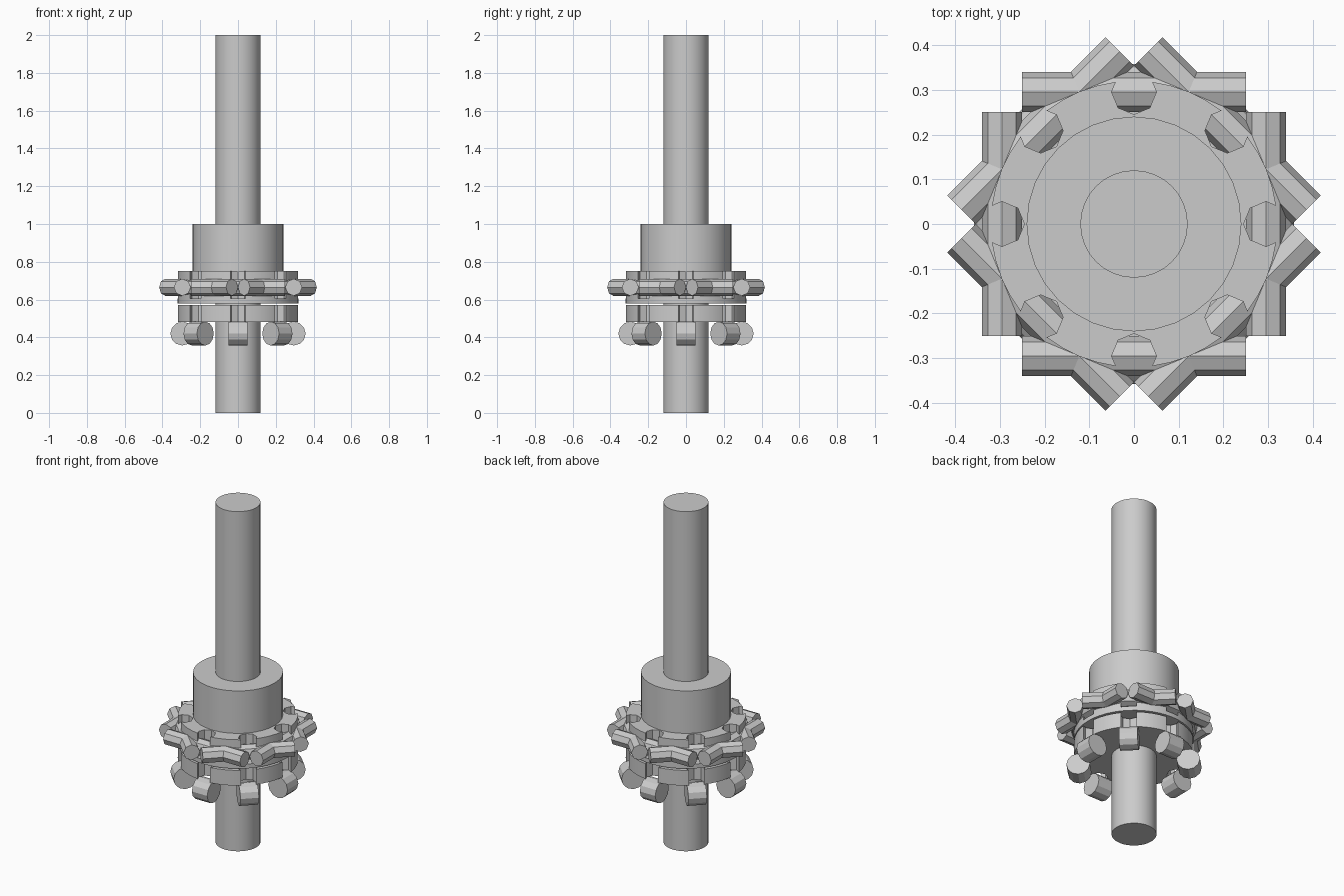
import bpy, math
from mathutils import Matrix

cube = bpy.data.objects.get("Cube")
if cube:
    bpy.data.objects.remove(cube)

COUNT = 8        # stations around the shaft
RING = 0.295     # distance of rods, rollers and notches from the axis

grey = bpy.data.materials.new("plain grey")
grey.use_nodes = True
grey.diffuse_color = (0.6, 0.6, 0.6, 1)
grey.node_tree.nodes["Principled BSDF"].inputs["Base Color"].default_value = (0.6, 0.6, 0.6, 1)


def cylinder(name, radius, bottom, top, sides=32):
    """Upright cylinder on the shaft axis."""
    bpy.ops.mesh.primitive_cylinder_add(vertices=sides, radius=radius, depth=top - bottom,
                                        location=(0, 0, (bottom + top) / 2))
    ob = bpy.context.object
    ob.name = name
    ob.data.materials.append(grey)
    return ob


def smooth(ob):
    bpy.ops.object.select_all(action='DESELECT')
    ob.select_set(True)
    bpy.context.view_layer.objects.active = ob
    bpy.ops.object.shade_smooth_by_angle(angle=math.radians(30))


def tangent_ring(name, radius, length, z, sides):
    """Ring of horizontal cylinders lying tangent to the shaft."""
    for i in range(COUNT):
        ob = cylinder(f"{name}_{i + 1}", radius, -length / 2, length / 2, sides)
        ob.matrix_world = (Matrix.Rotation(i * math.tau / COUNT, 4, 'Z')
                           @ Matrix.Translation((RING, 0, z))
                           @ Matrix.Rotation(math.pi / 2, 4, 'X'))


def notched_disc(name, bottom, top):
    """Disc with a vertical notch in its rim at each station."""
    disc = cylinder(name, 0.32, bottom, top, 48)
    cutters = []
    for i in range(COUNT):
        cutter = cylinder("notch_cutter", 0.05, bottom - 0.1, top + 0.1, 8)
        cutter.matrix_world = (Matrix.Rotation(i * math.tau / COUNT, 4, 'Z')
                               @ Matrix.Translation((RING, 0, (bottom + top) / 2)))
        cutter.hide_render = True
        cutters.append(cutter)
        cut = disc.modifiers.new("notch", 'BOOLEAN')
        cut.operation = 'DIFFERENCE'
        cut.solver = 'EXACT'
        cut.object = cutter
    bpy.ops.object.select_all(action='DESELECT')
    bpy.context.view_layer.objects.active = disc
    disc.select_set(True)
    for mod in list(disc.modifiers):
        bpy.ops.object.modifier_apply(modifier=mod.name)
    for cutter in cutters:
        bpy.data.objects.remove(cutter)
    smooth(disc)


# Shaft, collar and thin flange
smooth(cylinder("shaft", 0.12, 0, 2))
smooth(cylinder("collar", 0.24, 0.75, 1))
smooth(cylinder("flange", 0.32, 0.58, 0.605, 48))

# Notched discs above and below the flange gap
notched_disc("upper_disc", 0.605, 0.75)
notched_disc("lower_disc", 0.48, 0.57)

# Long crossing rods and short rollers
tangent_ring("rod", 0.045, 0.5, 0.665, 8)
tangent_ring("roller", 0.063, 0.1, 0.42, 12)
